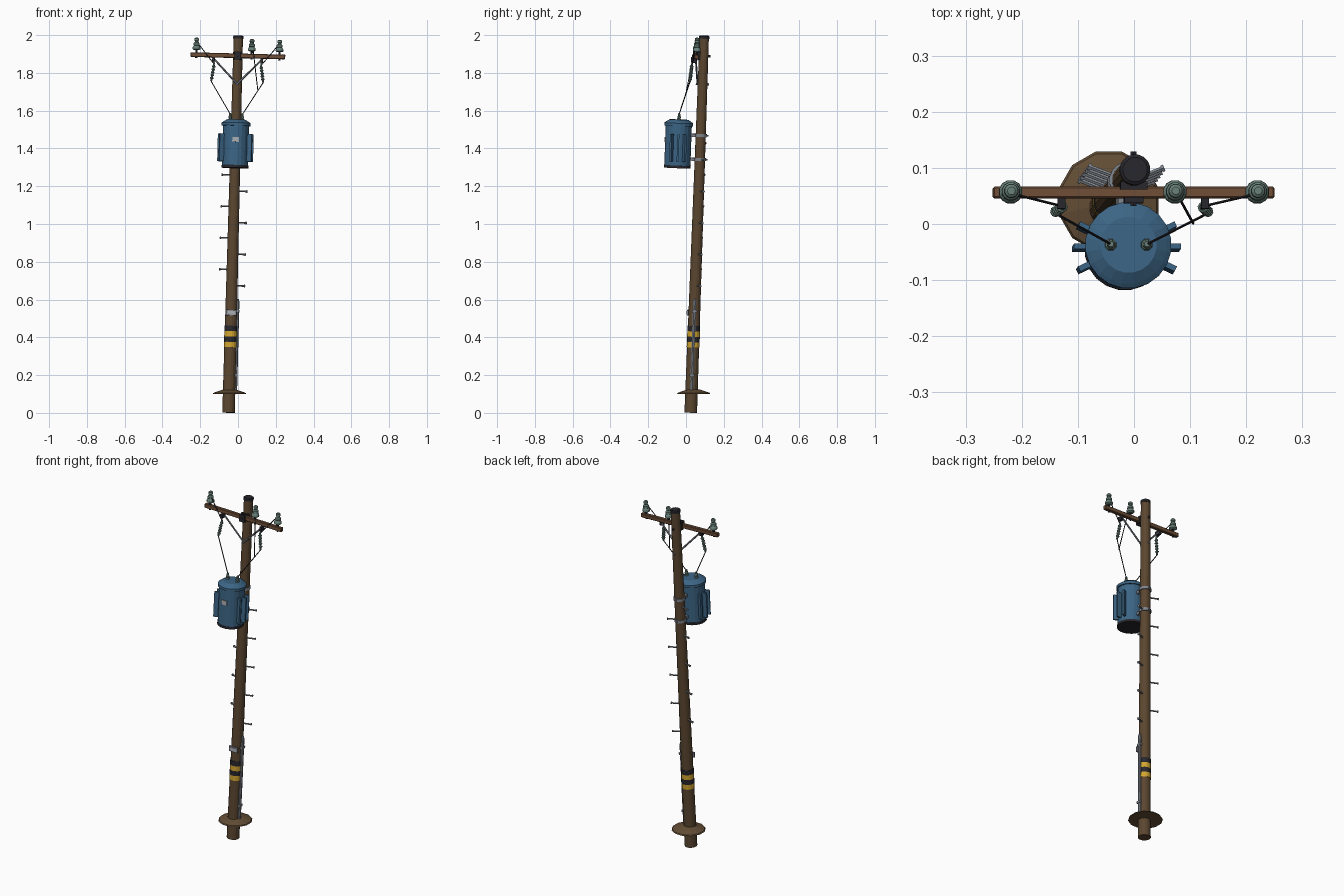
import bpy, bmesh, math
from mathutils import Matrix, Vector

if "Cube" in bpy.data.objects:
    bpy.data.objects.remove(bpy.data.objects["Cube"])

def mat(name, r, g, b):
    m = bpy.data.materials.new(name)
    m.diffuse_color = (r, g, b, 1)
    m.use_nodes = True
    m.node_tree.nodes["Principled BSDF"].inputs["Base Color"].default_value = m.diffuse_color
    return m

WOOD = mat("pole wood", 0.105, 0.062, 0.030)
ARM = mat("crossarm wood", 0.155, 0.075, 0.038)
EARTH = mat("earth", 0.125, 0.075, 0.036)
BLUE = mat("tank blue", 0.045, 0.130, 0.235)
DARK = mat("dark metal", 0.020, 0.020, 0.026)
STEEL = mat("galvanised steel", 0.22, 0.24, 0.27)
GLASS = mat("insulator green", 0.14, 0.22, 0.19)
YELLOW = mat("warning yellow", 0.65, 0.38, 0.03)
PLATE = mat("label grey", 0.40, 0.42, 0.44)

# Everything except the earth mound leans with the pole
LEAN = (Matrix.Translation((-0.05, 0.025, 0)) @ Matrix.Rotation(0.026, 4, 'Y')
        @ Matrix.Rotation(-0.036, 4, 'X'))

def finish(name, bm, material, m=LEAN):
    bmesh.ops.recalc_face_normals(bm, faces=bm.faces)
    bm.transform(m)
    me = bpy.data.meshes.new(name)
    bm.to_mesh(me)
    bm.free()
    me.materials.append(material)
    ob = bpy.data.objects.new(name, me)
    bpy.context.collection.objects.link(ob)
    return ob

def lathe(name, profile, sides, material, place=Matrix(), lean=LEAN):
    """Closed solid of revolution from (radius, z) points."""
    bm = bmesh.new()
    rings = [[bm.verts.new((r * math.cos(a), r * math.sin(a), z))
              for a in (2 * math.pi * (i + .5) / sides for i in range(sides))]
             for r, z in profile]
    for lo, hi in zip(rings, rings[1:]):
        for i in range(sides):
            j = (i + 1) % sides
            bm.faces.new((lo[i], lo[j], hi[j], hi[i]))
    bm.faces.new(rings[0][::-1])
    bm.faces.new(rings[-1])
    return finish(name, bm, material, lean @ place)

def box(name, centre, size, material, place=Matrix(), bevel=0):
    bm = bmesh.new()
    bmesh.ops.create_cube(bm, size=1)
    bm.transform(Matrix.Translation(centre) @ Matrix.Diagonal((*size, 1)))
    if bevel:
        bmesh.ops.bevel(bm, geom=bm.edges[:], offset=bevel, segments=1, affect='EDGES')
    return finish(name, bm, material, LEAN @ place)

def along(a, b):
    d = Vector(b) - Vector(a)
    return Matrix.Translation(a) @ d.to_track_quat('Z', 'Y').to_matrix().to_4x4(), d.length

def rod(name, a, b, r, material, sides=6):
    m, length = along(a, b)
    return lathe(name, [(r, 0), (r, length)], sides, material, m)

def at(x, y, z=0):
    return Matrix.Translation((x, y, z))

def pole_r(z):
    return 0.034 - 0.0045 * z

# Pole, cap and earth mound
lathe("pole", [(pole_r(0), 0.0015), (pole_r(2), 1.988)], 16, WOOD)
lathe("pole_cap", [(0.0275, 1.983), (0.0275, 1.996), (0.022, 2.0)], 16, DARK)
lathe("earth_mound", [(0.092, 0.100), (0.088, 0.106), (0.035, 0.124)], 12, EARTH,
      at(-0.045, 0.04), Matrix())

# Warning stripes
for i in range(4):
    z0 = 0.347 + i * 0.0285
    r = pole_r(z0) + 0.002
    lathe(f"warning_stripe_{i}", [(r, z0), (r, z0 + 0.0285)], 16, (YELLOW, DARK)[i % 2])

# Pole tag and ground wire guard
box("pole_tag", (0, -0.034, 0.53), (0.055, 0.008, 0.030), STEEL)
box("pole_tag_panel", (0, -0.039, 0.53), (0.040, 0.003, 0.018), PLATE)
lathe("ground_guard", [(0.009, 0.11), (0.009, 0.59), (0.005, 0.605)], 8, STEEL, at(0.034, 0))
for z in (0.2, 0.54):
    box("guard_strap", (0.033, 0, z), (0.020, 0.026, 0.012), STEEL)

# Step bolts, alternating sides
for side, start in ((-1, 0.76), (1, 0.675)):
    for i in range(5):
        z = start + i * 0.167
        d = Vector((side * 0.93, 0.36, 0))
        tip = d * 0.073 + Vector((0, 0, z))
        rod("step_bolt", d * 0.02 + Vector((0, 0, z)), tip, 0.0045, STEEL)
        rod("step_bolt_head", tip - d * 0.004, tip + d * 0.001, 0.007, STEEL)

# Crossarm with centre plate and braces
AY, AZ = -0.037, 1.891
box("crossarm", (0, AY, AZ), (0.502, 0.021, 0.024), ARM, bevel=0.003)
box("crossarm_plate", (0, AY - 0.014, AZ), (0.034, 0.010, 0.042), DARK)
box("crossarm_saddle", (0, AY + 0.012, AZ), (0.048, 0.014, 0.040), DARK)
rod("crossarm_bolt", (0, AY - 0.024, AZ), (0, 0.036, AZ), 0.006, DARK)
for s in (-1, 1):
    rod("crossarm_brace", (s * 0.135, AY - 0.004, AZ - 0.010), (0, -0.027, 1.742), 0.005, STEEL)
rod("brace_bolt", (0, -0.036, 1.742), (0, 0.034, 1.742), 0.006, STEEL)

# Pin insulators
for x in (-0.22, 0.073, 0.22):
    lathe("insulator_pin", [(0.006, AZ - 0.018), (0.006, AZ + 0.04)], 8, DARK, at(x, AY))
    lathe("pin_insulator", [(0.015, 0.026), (0.0215, 0.030), (0.0205, 0.040), (0.014, 0.049),
                            (0.017, 0.052), (0.016, 0.062), (0.010, 0.068), (0.010, 0.073),
                            (0.013, 0.076), (0.012, 0.086), (0.007, 0.090)],
          12, GLASS, at(x, AY, AZ))

# Fuse cutouts hanging from the arm, with their leads
TY = -0.118
for s in (-1, 1):
    top, low = (s * 0.124, -0.060, 1.842), (s * 0.138, -0.068, 1.752)
    m, length = along(top, low)
    ribs = [(0.005, 0)]
    for i in range(5):
        z = length * (0.08 + 0.17 * i)
        ribs += [(0.006, z), (0.010, z + 0.003), (0.010, z + 0.007), (0.006, z + 0.010)]
    lathe("fuse_cutout", ribs + [(0.005, length)], 8, GLASS, m)
    box("cutout_bracket", (s * 0.128, AY - 0.013, AZ - 0.022), (0.014, 0.030, 0.024), DARK)
    rod("cutout_hanger", (s * 0.128, AY - 0.022, AZ - 0.02), top, 0.004, STEEL)
    rod("line_lead", (s * 0.212, AY - 0.006, AZ + 0.060), top, 0.0025, DARK)
    rod("tank_lead", low, (s * 0.032, TY, 1.578), 0.0025, DARK)
rod("middle_lead", (0.077, AY - 0.006, AZ + 0.055), (0.111, -0.085, 1.705), 0.0025, DARK)

# Transformer tank, lid, base and bushings
T = at(0, TY)
lathe("tank", [(0.070, 1.298), (0.070, 1.525)], 20, BLUE, T)
lathe("tank_base", [(0.072, 1.294), (0.072, 1.308)], 20, DARK, T)
lathe("tank_lid", [(0.077, 1.517), (0.077, 1.532), (0.069, 1.538), (0.050, 1.550)],
      20, BLUE, T)
for s in (-1, 1):
    lathe("bushing", [(0.011, 1.546), (0.011, 1.553), (0.007, 1.556), (0.010, 1.560),
                      (0.010, 1.566), (0.006, 1.570), (0.008, 1.573), (0.005, 1.584)],
          8, GLASS, at(s * 0.032, TY))

# Cooling fins, three on each side
for base in (0, 180):
    for a in (-25, 0, 25):
        spin = T @ Matrix.Rotation(math.radians(base + a), 4, 'Z')
        box("cooling_fin", (0.078, 0, 1.401), (0.034, 0.010, 0.146), BLUE, spin)

# Rating plate on the tank
box("rating_plate", (0, -0.0705, 1.443), (0.036, 0.005, 0.026), PLATE, T)

# Bands and hangers that hold the tank to the pole
for z in (1.343, 1.470):
    lathe("pole_band", [(0.0325, z - 0.008), (0.0325, z + 0.008)], 16, STEEL)
    box("tank_hanger", (0, -0.042, z), (0.034, 0.030, 0.016), STEEL)
    rod("band_bolt", (0, 0.030, z), (0, 0.040, z), 0.005, STEEL)
